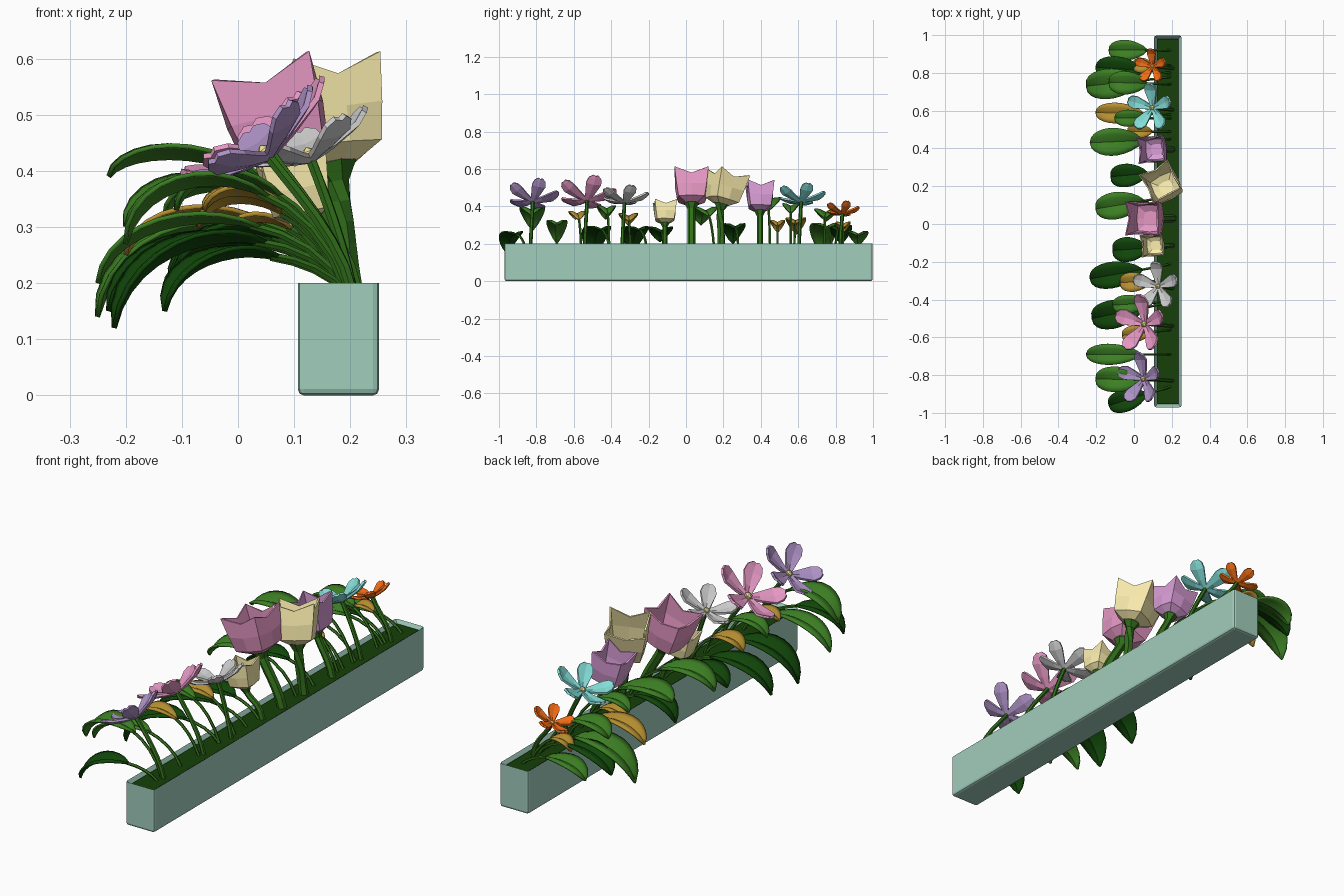
import bpy, bmesh
from math import sin, cos, pi
from mathutils import Vector, Matrix

if "Cube" in bpy.data.objects:
    bpy.data.objects.remove(bpy.data.objects["Cube"])


def material(name, r, g, b):
    m = bpy.data.materials.new(name)
    m.diffuse_color = [(c / 255) ** 2.2 for c in (r, g, b)] + [1]
    m.use_nodes = True
    m.node_tree.nodes["Principled BSDF"].inputs["Base Color"].default_value = m.diffuse_color
    return m


BOX = material("sage", 160, 204, 187)
SOIL = material("moss", 28, 66, 16)
STEM = material("stem_green", 52, 110, 32)
GREEN = material("leaf_green", 62, 126, 40)
DARK = material("deep_green", 24, 72, 18)
GOLD = material("ochre", 180, 142, 52)
CENTRE = material("pale_yellow", 240, 226, 150)
CREAM = material("cream", 250, 236, 172)
PINK = material("pink", 228, 150, 194)
LILAC = material("lilac", 215, 155, 212)
PURPLE = material("purple", 172, 144, 196)
GREY = material("silver", 194, 194, 196)
TEAL = material("teal", 130, 220, 214)
ORANGE = material("orange", 240, 108, 28)


def make(name, bm, mat, thick=0, smooth=False):
    bmesh.ops.recalc_face_normals(bm, faces=bm.faces)
    me = bpy.data.meshes.new(name)
    bm.to_mesh(me)
    bm.free()
    me.materials.append(mat)
    if smooth:
        me.shade_smooth()
    ob = bpy.data.objects.new(name, me)
    bpy.context.collection.objects.link(ob)
    if thick:
        mod = ob.modifiers.new("thickness", 'SOLIDIFY')
        mod.thickness = thick
        mod.offset = 0
    return ob


def bezier(p0, p1, p2, p3, t):
    s = 1 - t
    return s**3 * p0 + 3 * s * s * t * p1 + 3 * s * t * t * p2 + t**3 * p3


def tube(name, pts, radii, mat, sides=6):
    bm = bmesh.new()
    rings = []
    for i, p in enumerate(pts):
        d = pts[min(i + 1, len(pts) - 1)] - pts[max(i - 1, 0)]
        q = d.to_track_quat('Z', 'Y')
        rings.append([bm.verts.new(p + q @ Vector((cos(a), sin(a), 0)) * radii[i])
                      for a in [2 * pi * k / sides for k in range(sides)]])
    for a, b in zip(rings, rings[1:]):
        for k in range(sides):
            n = (k + 1) % sides
            bm.faces.new((a[k], a[n], b[n], b[k]))
    bm.faces.new(rings[0])
    bm.faces.new(rings[-1])
    return make(name, bm, mat)


def frame(pos, n):
    # local X follows world +y, local Z follows the flower axis
    z = Vector(n).normalized()
    x = (Vector((0, 1, 0)) - z * z.y).normalized()
    return Matrix.Translation(pos) @ Matrix((x, z.cross(x), z)).transposed().to_4x4()


def stem(name, y, head, n, r, flare=1):
    p0, p3 = Vector((0.205, y, 0.18)), Vector(head)
    p1 = p0 + Vector((-0.02, 0, 0.1))
    p2 = p3 - Vector(n).normalized() * 0.07
    tube(name, [bezier(p0, p1, p2, p3, i / 6) for i in range(7)],
         [r] * 6 + [r * flare], STEM)


def daisy(name, pos, n, R, mat):
    M = frame(pos, n)
    bm = bmesh.new()
    # five cupped petals, each folded along its middle
    for k in range(5):
        rot = Matrix.Rotation(2 * pi * k / 5, 4, 'Z')
        rows = []
        for r, w, h in [(0.06, .08, 0), (.36, .17, .07), (.74, .27, .20), (.91, .22, .32), (1.0, .09, .38)]:
            rows.append([bm.verts.new(M @ rot @ (Vector((r, s * w, h + abs(s) * .04)) * R))
                         for s in (-1, 0, 1)])
        for a, b in zip(rows, rows[1:]):
            for j in (0, 1):
                bm.faces.new((a[j], a[j + 1], b[j + 1], b[j]))
    make(name + "_petals", bm, mat, 0.010)
    bm = bmesh.new()
    bmesh.ops.create_icosphere(bm, subdivisions=1, radius=R * 0.12,
                               matrix=M @ Matrix.Translation((0, 0, R * 0.07)))
    make(name + "_centre", bm, CENTRE)
    stem(name + "_stem", pos[1] - 0.01, pos, n, 0.010)


def tulip(name, pos, n, R, H, mat, spin=0):
    M = frame(pos, n)
    bm = bmesh.new()
    # four-cornered cup with pointed corners and dipped edges
    rings = []
    for rc, rm, zc, zm in [(.38, .32, 0, 0), (.76, .60, .12, .12), (.88, .68, .5, .47), (1.0, .62, 1.0, .82)]:
        ring = []
        for k in range(8):
            a = k * pi / 4 + spin
            r, z = (rc, zc) if k % 2 else (rm, zm)
            ring.append(bm.verts.new(M @ Vector((cos(a) * r * R, sin(a) * r * R, z * H))))
        rings.append(ring)
    for a, b in zip(rings, rings[1:]):
        for k in range(8):
            bm.faces.new((a[k], a[(k + 1) % 8], b[(k + 1) % 8], b[k]))
    bm.faces.new(rings[0])
    make(name + "_cup", bm, mat, 0.008)
    stem(name + "_stem", pos[1], pos, n, R * 0.17, 2.0)


def leaf(name, y0, tip, peak, w, mat):
    p0, p3 = Vector((0.195, y0, 0.18)), Vector(tip)
    h = (peak - 0.125 * (0.18 + p3.z)) / 0.75
    p1 = Vector((0.12, y0 * 0.75 + p3.y * 0.25, h))
    p2 = Vector((p3.x * 0.85 + 0.01, p3.y * 0.9 + y0 * 0.1, h))
    start = 0.36
    # leaf stalk
    tube(name + "_stalk", [bezier(p0, p1, p2, p3, start * 1.1 * i / 4) for i in range(5)],
         [0.007] * 5, STEM, 5)
    # curved blade with a grooved midrib
    bm = bmesh.new()
    rows = []
    for i in range(11):
        s = i / 10
        t = start + (1 - start) * s
        c = bezier(p0, p1, p2, p3, t)
        d = (c - bezier(p0, p1, p2, p3, t - 0.02)).normalized()
        side = d.cross(Vector((0, 0, 1))).normalized()
        up = side.cross(d)
        hw = w * max(0.04, sin(pi * s ** 0.95) ** 0.75 if 0 < s < 1 else 0)
        rows.append([bm.verts.new(c + side * u * hw + up * v * hw)
                     for u, v in [(-1, .30), (-.55, .27), (0, 0), (.55, .27), (1, .30)]])
    for a, b in zip(rows, rows[1:]):
        for j in range(4):
            bm.faces.new((a[j], a[j + 1], b[j + 1], b[j]))
    ob = make(name, bm, mat, 0.008, True)
    bpy.context.view_layer.objects.active = ob
    ob.select_set(True)
    bpy.ops.object.shade_smooth_by_angle()
    ob.select_set(False)


# planter box: bevelled block with the top recessed
bm = bmesh.new()
bmesh.ops.create_cube(bm, size=1, matrix=Matrix.Translation((0.179, 0.0135, 0.1)) @ Matrix.Diagonal((0.145, 1.968, 0.2, 1)))
edges = [e for e in bm.edges if min(v.co.z for v in e.verts) < 0.1]
bmesh.ops.bevel(bm, geom=edges, offset=0.011, segments=2, affect='EDGES', profile=0.5)
top = max(bm.faces, key=lambda f: f.calc_center_median().z)
bmesh.ops.inset_region(bm, faces=[top], thickness=0.018)
bmesh.ops.translate(bm, verts=top.verts, vec=(0, 0, -0.03))
make("planter_box", bm, BOX)

# soil
bm = bmesh.new()
bmesh.ops.create_cube(bm, size=1, matrix=Matrix.Translation((0.179, 0.0135, 0.177)) @ Matrix.Diagonal((0.111, 1.934, 0.02, 1)))
make("soil", bm, SOIL)

# open flowers
daisy("purple_flower", (0.055, -0.82, 0.425), (-.60, 0, .80), 0.138, PURPLE)
daisy("pink_flower", (0.06, -0.53, 0.43), (-.56, 0, .83), 0.155, PINK)
daisy("silver_flower", (0.13, -0.33, 0.42), (-.36, 0, .93), 0.128, GREY)
daisy("teal_flower", (0.10, 0.615, 0.425), (-.42, 0, .9), 0.128, TEAL)
daisy("orange_flower", (0.10, 0.835, 0.36), (-.40, 0, .9), 0.090, ORANGE)

# cup flowers
tulip("pink_tulip", (0.09, 0.03, 0.42), (-.3, 0, 1), 0.125, 0.175, PINK)
tulip("cream_tulip", (0.172, 0.19, 0.415), (-.2, .22, 1), 0.12, 0.175, CREAM, 0.5)
tulip("lilac_tulip", (0.12, 0.395, 0.38), (-.23, 0, 1), 0.097, 0.15, LILAC, 0.1)
tulip("small_cream_tulip", (0.115, -0.113, 0.315), (-.2, 0, 1), 0.08, 0.115, CREAM, 0.1)

# leaves: root y, tip, arch height, half width, colour
LEAVES = [
    (-.86, (-.13, -.96, .15), .25, .060, DARK), (-.83, (-.20, -.82, .27), .375, .068, GREEN),
    (-.69, (-.25, -.69, .20), .31, .056, GREEN), (-.56, (-.06, -.59, .33), .35, .045, GOLD),
    (-.41, (-.22, -.50, .12), .275, .076, DARK), (-.41, (-.11, -.43, .33), .38, .050, GREEN),
    (-.30, (-.07, -.31, .30), .34, .052, GOLD), (-.21, (-.23, -.29, .15), .275, .070, DARK),
    (-.12, (-.11, -.14, .21), .27, .066, DARK), (.15, (-.20, .08, .30), .37, .072, GREEN),
    (.28, (-.12, .25, .20), .29, .062, DARK), (.45, (-.23, .43, .39), .41, .074, GREEN),
    (.49, (-.03, .49, .26), .31, .040, GOLD), (.58, (-.20, .59, .25), .32, .055, GOLD),
    (.56, (-.10, .56, .36), .39, .045, GREEN), (.74, (-.13, .75, .32), .36, .062, GREEN),
    (.78, (-.25, .73, .14), .29, .080, GREEN), (.80, (-.20, .83, .20), .28, .065, DARK),
    (.84, (0.0, .84, .26), .30, .040, GOLD), (.92, (-.13, .92, .19), .25, .055, GREEN),
]
for i, args in enumerate(LEAVES):
    leaf(f"leaf_{i + 1}", *args)
